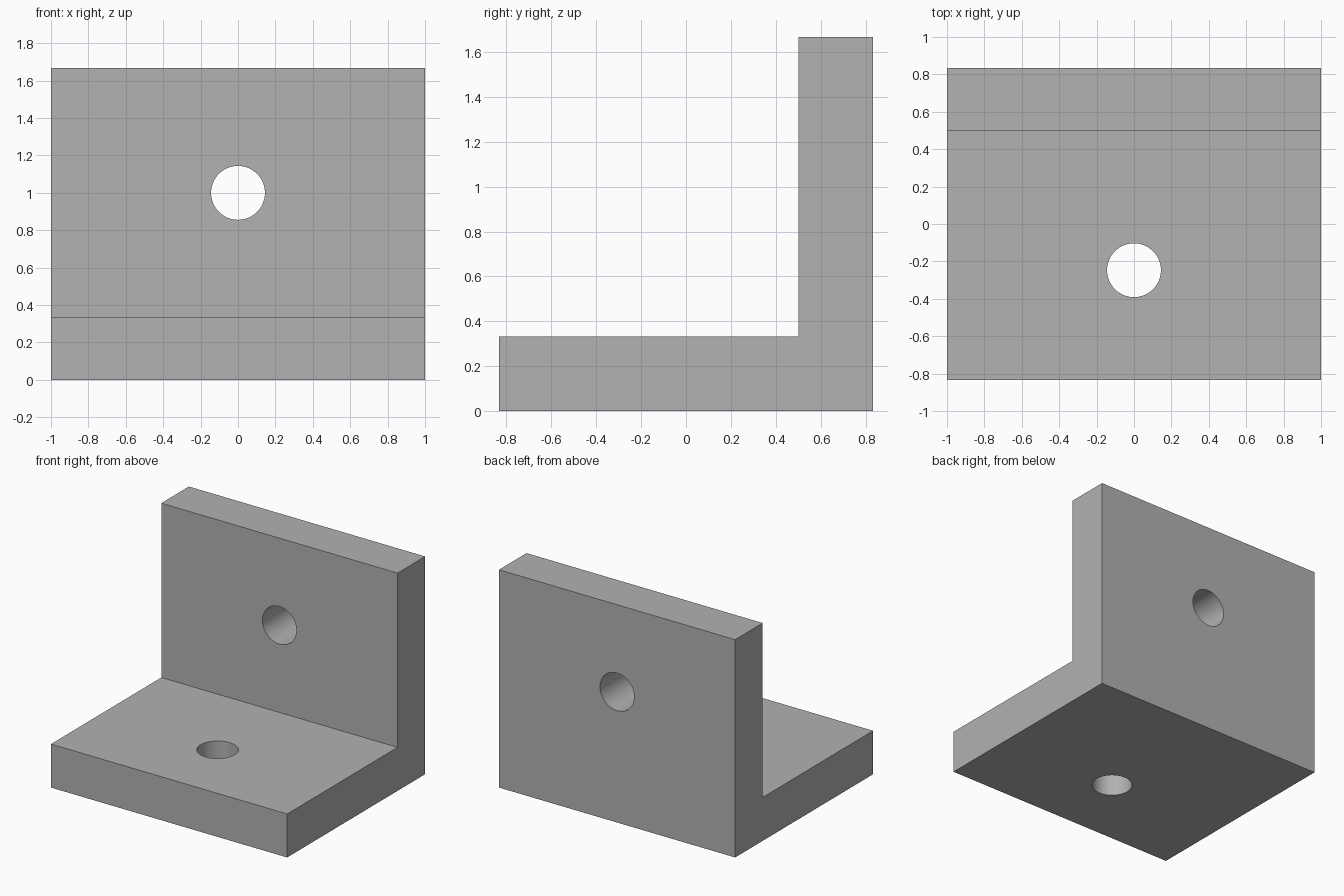
import bpy
import bmesh
import math

if "Cube" in bpy.data.objects:
    bpy.data.objects.remove(bpy.data.objects["Cube"], do_unlink=True)

WIDTH, DEPTH, HEIGHT, THICK = 2.0, 1.667, 1.667, 0.333
HOLE_RADIUS = 0.144

# Plain grey finish
grey = bpy.data.materials.new("plain_grey")
grey.use_nodes = True
colour = (0.445, 0.445, 0.445, 1)
grey.diffuse_color = colour
grey.node_tree.nodes["Principled BSDF"].inputs["Base Color"].default_value = colour

# Angle bracket: L profile swept across the width
front, back = -DEPTH / 2, DEPTH / 2
profile = [(front, 0), (back, 0), (back, HEIGHT),
           (back - THICK, HEIGHT), (back - THICK, THICK), (front, THICK)]
bm = bmesh.new()
side = bm.faces.new([bm.verts.new((-WIDTH / 2, y, z)) for y, z in profile])
sweep = bmesh.ops.extrude_face_region(bm, geom=[side])
moved = [v for v in sweep["geom"] if isinstance(v, bmesh.types.BMVert)]
bmesh.ops.translate(bm, verts=moved, vec=(WIDTH, 0, 0))
bmesh.ops.recalc_face_normals(bm, faces=bm.faces)
mesh = bpy.data.meshes.new("angle_bracket")
bm.to_mesh(mesh)
bm.free()
bracket = bpy.data.objects.new("angle_bracket", mesh)
bpy.context.collection.objects.link(bracket)
mesh.materials.append(grey)


def drill(name, location, tilt):
    """Cut a round through hole in the bracket."""
    bpy.ops.mesh.primitive_cylinder_add(vertices=64, radius=HOLE_RADIUS, depth=THICK * 2,
                                        location=location, rotation=(tilt, 0, 0))
    cutter = bpy.context.object
    cutter.name = name
    cutter.hide_render = True
    cutter.data.materials.append(grey)
    cut = bracket.modifiers.new(name, "BOOLEAN")
    cut.operation = "DIFFERENCE"
    cut.solver = "EXACT"
    cut.object = cutter
    bpy.ops.object.select_all(action="DESELECT")
    bracket.select_set(True)
    bpy.context.view_layer.objects.active = bracket
    bpy.ops.object.modifier_apply(modifier=name)
    bpy.data.objects.remove(cutter, do_unlink=True)


# Bolt holes in the base plate and the upright plate
drill("base_hole", (0, -0.247, THICK / 2), 0)
drill("upright_hole", (0, back - THICK / 2, 1.0), math.pi / 2)

# Smooth hole walls, crisp plate edges
bpy.ops.object.shade_smooth_by_angle(angle=math.radians(30))
